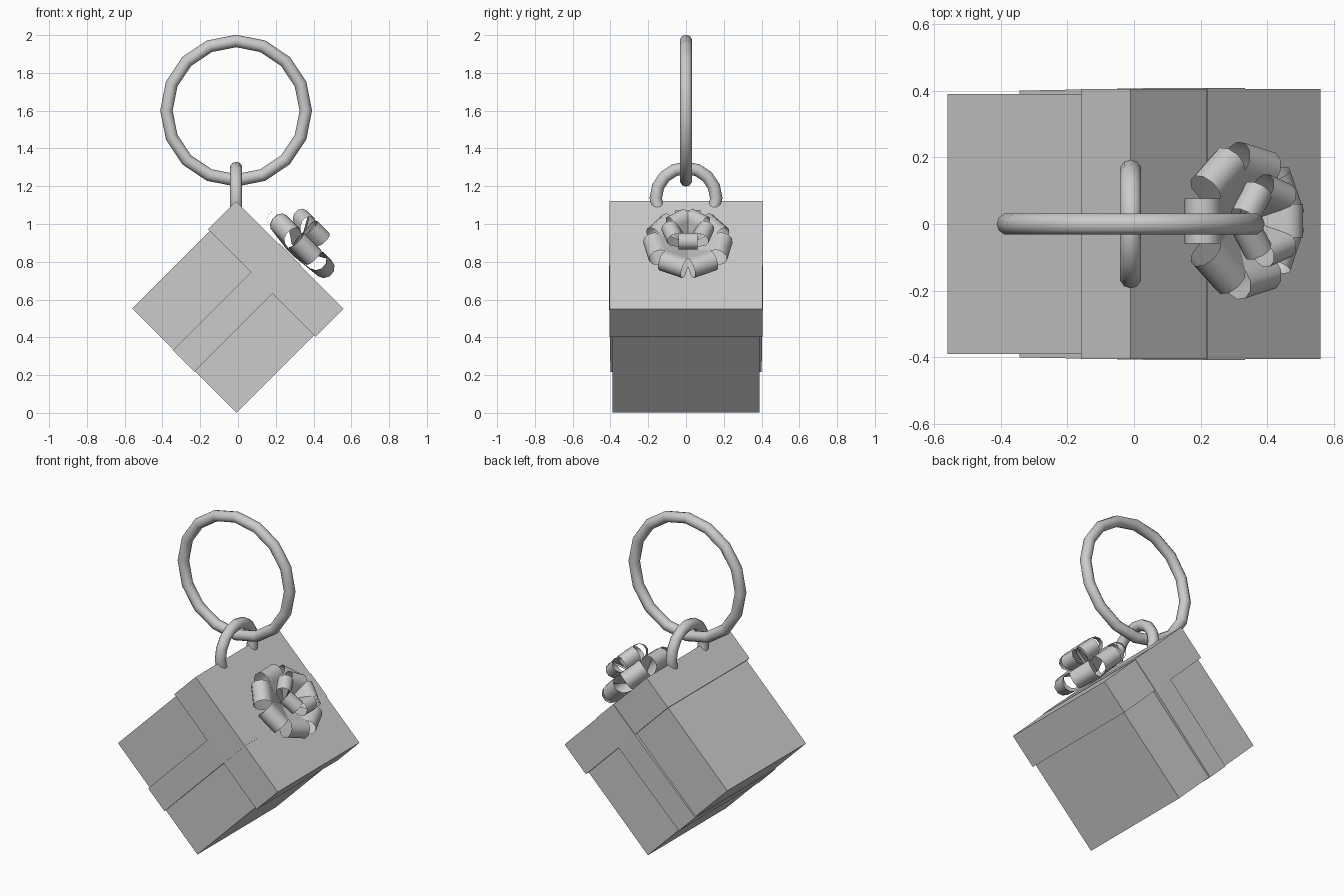
import bpy, bmesh, math
from mathutils import Matrix, Vector

if "Cube" in bpy.data.objects:
    bpy.data.objects.remove(bpy.data.objects["Cube"])

TILT = Matrix.Rotation(math.radians(45), 4, 'Y')   # box stands on its edge
CU = -0.397                                        # box centre along tilted x
TOP = 0.785                                        # lid top along tilted z


def make(name, verts, faces, matrix=Matrix(), smooth=False):
    me = bpy.data.meshes.new(name)
    me.from_pydata(verts, [], faces)
    bm = bmesh.new()
    bm.from_mesh(me)
    if not smooth:
        bmesh.ops.recalc_face_normals(bm, faces=bm.faces)
    bm.to_mesh(me)
    bm.free()
    for p in me.polygons:
        p.use_smooth = smooth
    ob = bpy.data.objects.new(name, me)
    bpy.context.collection.objects.link(ob)
    ob.matrix_world = matrix
    return ob


def prism(name, profile, half):
    """Extrude a (y, z) profile along tilted x."""
    n = len(profile)
    verts = [(CU + s * half, y, z) for s in (-1, 1) for y, z in profile]
    faces = [tuple(range(n)), tuple(range(n, 2 * n))]
    faces += [(i, (i + 1) % n, n + (i + 1) % n, n + i) for i in range(n)]
    return make(name, verts, faces, TILT)


def box_profile(h, z0, z1):
    return [(-h, z0), (h, z0), (h, z1), (-h, z1)]


def ring(name, loc, rot, major, minor, segs):
    bpy.ops.mesh.primitive_torus_add(location=loc, rotation=rot, major_radius=major,
                                     minor_radius=minor, major_segments=segs, minor_segments=10)
    ob = bpy.context.object
    ob.name = name
    bpy.ops.object.shade_smooth()


# Box, lid and the ribbon band wrapped around both
prism("box_body", box_profile(0.39, -0.005, 0.70), 0.39)
prism("box_lid", box_profile(0.405, 0.576, TOP), 0.403)
prism("ribbon_band", [(-0.40, -0.009), (0.40, -0.009), (0.408, 0.576), (0.408, TOP + 0.003),
                      (-0.408, TOP + 0.003), (-0.408, 0.576)], 0.08)

# Hanging rings
ring("large_ring", (-0.01, 0, 1.6), (math.pi / 2, 0, 0), 0.369, 0.033, 16)
ring("small_ring", (-0.01, 0, 1.137), (0, math.pi / 2, 0), 0.16, 0.033, 16)


# Bow: tiers of ribbon loops
def bow_tier(name, count, start, tilt, length, height, lift, width):
    verts, faces = [], []
    r = height / 2
    path = [(0.015, 0.0)]
    path += [(length - r + r * math.cos(a), r + r * math.sin(a))
             for a in [math.radians(-90 + 36 * k) for k in range(7)]]
    path += [(0.015, r * 0.7)]
    for k in range(count):
        turn = (Matrix.Rotation(math.radians(start + 360 * k / count), 4, 'Z')
                @ Matrix.Rotation(-math.radians(tilt), 4, 'Y'))
        base = len(verts)
        for x, z in path:
            w = width * (0.35 + 0.65 * min(1, x / (length * 0.6))) / 2
            for s in (-1, 1):
                verts.append(turn @ Vector((x, s * w, z)) + Vector((0, 0, lift)))
        for i in range(len(path) - 1):
            b = base + 2 * i
            faces.append((b, b + 1, b + 3, b + 2))
    make(name, verts, faces, TILT @ Matrix.Translation((CU - 0.005, 0.01, TOP)), True)


bow_tier("bow_outer_loops", 7, 26, 6, 0.235, 0.11, 0.008, 0.135)
bow_tier("bow_inner_loops", 5, 0, 38, 0.19, 0.09, 0.06, 0.10)
